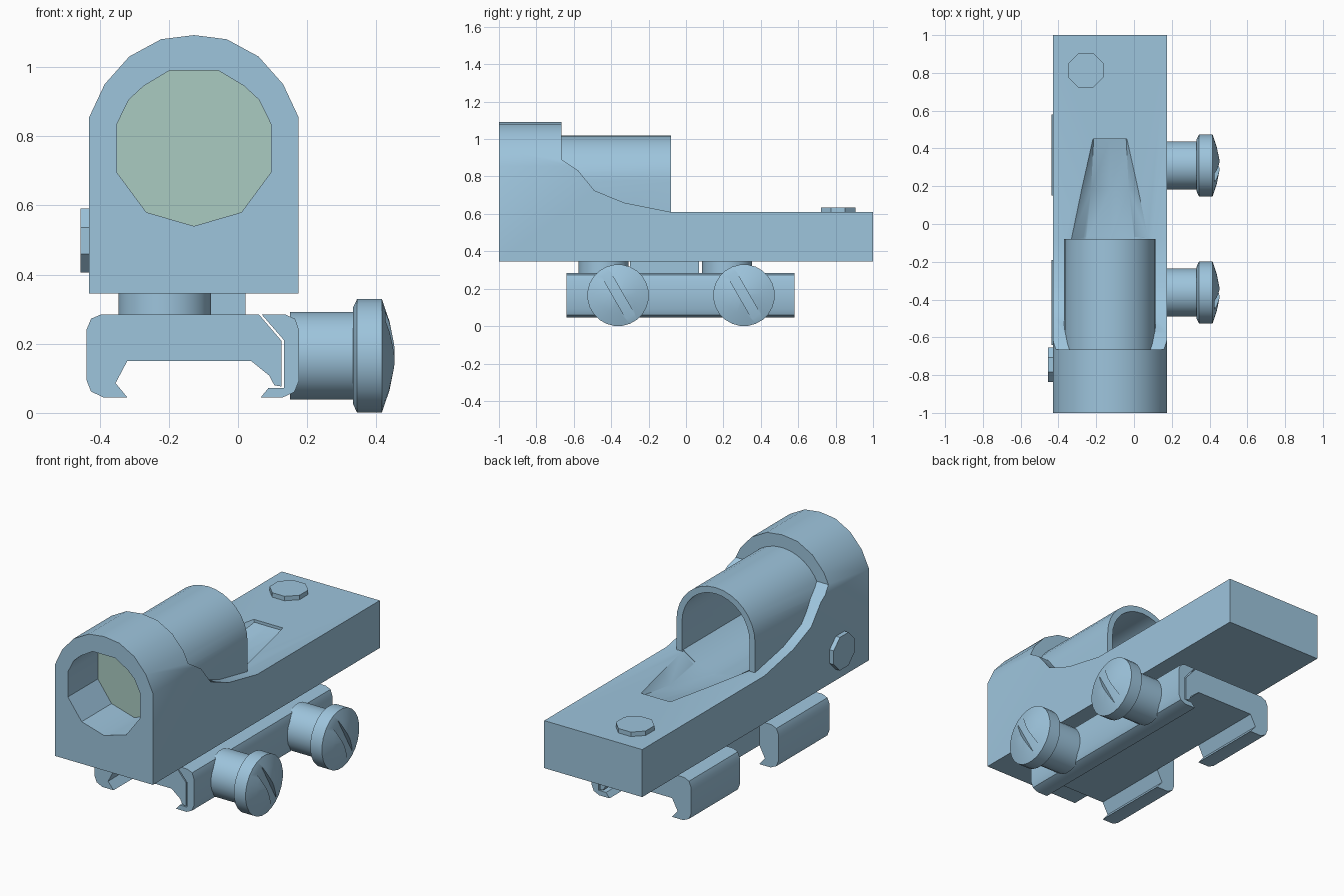
import bpy, bmesh, math
from mathutils import Matrix

if "Cube" in bpy.data.objects:
    bpy.data.objects.remove(bpy.data.objects["Cube"])

CX = -0.1275          # centre line of the sight body


def material(name, rgb):
    m = bpy.data.materials.new(name)
    m.diffuse_color = (*rgb, 1)
    m.use_nodes = True
    m.node_tree.nodes["Principled BSDF"].inputs["Base Color"].default_value = m.diffuse_color
    return m


BLUE = material("steel blue", (0.34, 0.555, 0.72))
GREEN = material("pale green glass", (0.40, 0.60, 0.535))


def finish(ob, angle=35):
    for p in ob.data.polygons:
        p.use_smooth = True
    ob.data.set_sharp_from_angle(angle=math.radians(angle))
    return ob


def loft(name, rings, mat=BLUE):
    """Skin a list of equal-length closed rings and cap both ends."""
    bm = bmesh.new()
    vs = [[bm.verts.new(p) for p in ring] for ring in rings]
    n = len(rings[0])
    for a, b in zip(vs, vs[1:]):
        for i in range(n):
            j = (i + 1) % n
            bm.faces.new((a[i], a[j], b[j], b[i]))
    bm.faces.new(vs[0])
    bm.faces.new(vs[-1])
    bmesh.ops.recalc_face_normals(bm, faces=bm.faces)
    me = bpy.data.meshes.new(name)
    bm.to_mesh(me)
    bm.free()
    ob = bpy.data.objects.new(name, me)
    me.materials.append(mat)
    bpy.context.collection.objects.link(ob)
    return finish(ob)


def prism_y(name, pts, y0, y1, mat=BLUE):
    return loft(name, [[(x, y, z) for x, z in pts] for y in (y0, y1)], mat)


def prism_x(name, pts, x0, x1):
    return loft(name, [[(x, y, z) for y, z in pts] for x in (x0, x1)])


def box(name, x0, x1, y0, y1, z0, z1):
    return prism_y(name, [(x0, z0), (x1, z0), (x1, z1), (x0, z1)], y0, y1)


def lathe_x(name, prof, y, z, n=24):
    ring = [2 * math.pi * (i + 0.5) / n for i in range(n)]
    return loft(name, [[(x, y + r * math.cos(a), z + r * math.sin(a)) for a in ring]
                       for x, r in prof])


def lathe_z(name, r, x, y, z0, z1, n):
    ring = [2 * math.pi * (i + 0.5) / n for i in range(n)]
    return loft(name, [[(x + r * math.cos(a), y + r * math.sin(a), z) for a in ring]
                       for z in (z0, z1)])


def boolean(ob, tool, op):
    tool.hide_render = True
    mod = ob.modifiers.new("cut", 'BOOLEAN')
    mod.operation, mod.object, mod.solver = op, tool, 'EXACT'
    bpy.context.view_layer.objects.active = ob
    bpy.ops.object.modifier_apply(modifier=mod.name)
    bpy.data.objects.remove(tool)
    finish(ob)


def mirrored(half):
    """Half outline (offset from centre line, z) -> closed symmetric outline."""
    left = [(CX - x, z) for x, z in reversed(half) if x > 1e-6]
    return [(CX + x, z) for x, z in half] + left


def arch(r, zc, bottom, n=8):
    curve = [(r * math.cos(t), zc + r * math.sin(t))
             for t in (math.pi / 2 * i / n for i in range(n + 1))]
    return mirrored(bottom + curve)


# Housing: arched front outline limited by the stepped side outline
body = prism_y("sight_body", mirrored([
    (0.3025, 0.345), (0.3025, 0.855), (0.258, 0.95), (0.187, 1.03), (0.095, 1.08),
    (0, 1.092)]), -1, 1)
side = prism_x("side_outline", [
    (-1.1, 0.2), (1.1, 0.2), (1.1, 0.61), (-0.08, 0.61), (-0.33, 0.66), (-0.49, 0.725),
    (-0.575, 0.83), (-0.665, 0.89), (-0.665, 1.2), (-1.1, 1.2)], -0.7, 0.5)
boolean(body, side, 'INTERSECT')

# Hood behind the housing
hood = prism_y("hood", arch(0.2425, 0.778, [(0.2425, 0.45)]), -0.8, -0.08)
boolean(body, hood, 'UNION')

# Faceted front bore, rounded rear bore and tapered light channel in the deck
bore = mirrored([(0, 0.54), (0.1375, 0.58), (0.2225, 0.695), (0.2225, 0.835),
                 (0.188, 0.905), (0.145, 0.945), (0.07, 0.99)])
boolean(body, prism_y("front_bore", bore, -1.1, -0.67), 'DIFFERENCE')
boolean(body, prism_y("rear_bore", arch(0.208, 0.778, [
    (0, 0.54), (0.13, 0.562), (0.208, 0.615)]), -0.69, -0.07), 'DIFFERENCE')


def channel(y, hw, floor_hw, low, mid):
    pts = mirrored([(0, low), (floor_hw, mid), (hw, 0.61), (hw, 0.66)])
    return [(x, y, z) for x, z in pts]


boolean(body, loft("light_channel", [
    channel(-0.09, 0.206, 0.13, 0.54, 0.562),
    channel(0.18, 0.15, 0.10, 0.543, 0.55),
    channel(0.45, 0.09, 0.086, 0.594, 0.595)]), 'DIFFERENCE')

# Lens plate inside the bore
prism_y("lens", [(CX + (x - CX) * 1.01, 0.765 + (z - 0.765) * 1.01) for x, z in bore],
        -0.736, -0.728, GREEN)

# Octagonal adjusters on deck and left side
lathe_z("deck_adjuster", 0.1, -0.255, 0.813, 0.60, 0.635, 8)
lathe_x("side_adjuster", [(-0.42, 0.1), (-0.455, 0.1)], -0.745, 0.498, 8)

# Neck between body and rail mount
for i, y in enumerate((-0.44, 0.22)):
    lathe_z(f"neck_post_{i + 1}", 0.135, -0.212, y, 0.28, 0.35, 24)
box("neck_block", -0.25, 0.022, -0.3, 0.07, 0.28, 0.35)

# Rail mount with hooked left edge, split into two claws
mount = prism_y("rail_mount", [
    (0.06, 0.285), (-0.395, 0.285), (-0.425, 0.272), (-0.438, 0.24), (-0.438, 0.095),
    (-0.425, 0.062), (-0.39, 0.045), (-0.32, 0.045), (-0.354, 0.086), (-0.32, 0.15),
    (0.038, 0.15), (0.09, 0.108), (0.105, 0.08), (0.126, 0.076), (0.126, 0.208)],
    -0.64, 0.58)
boolean(mount, box("claw_gap", -0.5, -0.32, -0.19, 0.15, 0, 0.4), 'DIFFERENCE')

# Clamp bar on the right
prism_y("clamp_bar", [
    (0.068, 0.285), (0.133, 0.21), (0.133, 0.072), (0.088, 0.072), (0.066, 0.045),
    (0.13, 0.045), (0.163, 0.06), (0.176, 0.092), (0.176, 0.24), (0.165, 0.272),
    (0.135, 0.285)], -0.64, 0.58)

# Clamp screws with slotted domed heads
for i, y in enumerate((-0.363, 0.31)):
    screw = lathe_x(f"clamp_screw_{i + 1}", [
        (0.15, 0.128), (0.332, 0.128), (0.332, 0.14), (0.344, 0.165), (0.416, 0.165),
        (0.438, 0.1), (0.452, 0.03)], y, 0.165)
    slot = box("slot", 0.427, 0.5, -0.2, 0.2, -0.026, 0.026)
    slot.data.transform(Matrix.Translation((0, y, 0.165))
                        @ Matrix.Rotation(math.radians(-60), 4, 'X'))
    boolean(screw, slot, 'DIFFERENCE')
